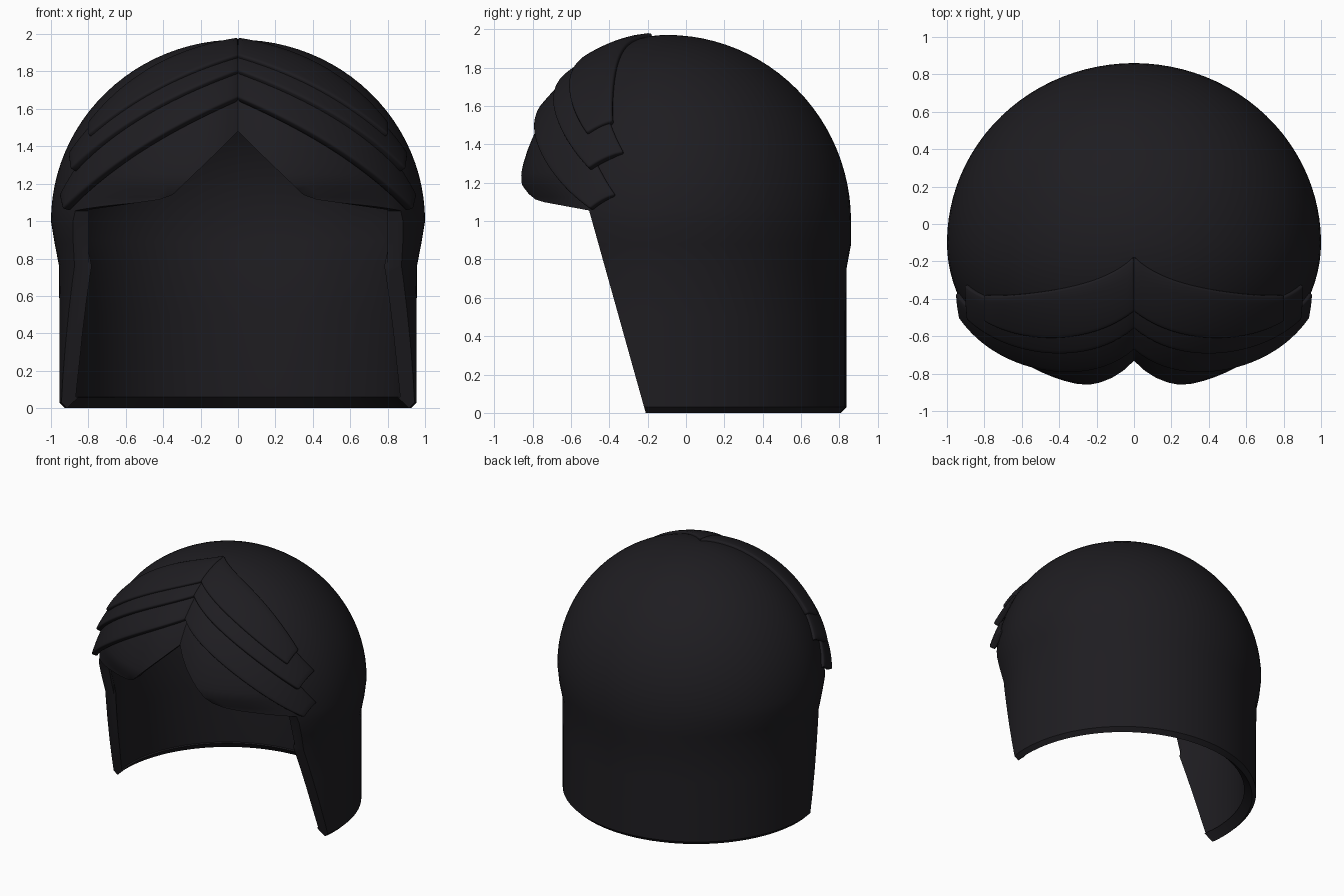
import bpy, bmesh, math

if "Cube" in bpy.data.objects:
    bpy.data.objects.remove(bpy.data.objects["Cube"])

mat = bpy.data.materials.new("dark_hair")
mat.diffuse_color = (0.013, 0.012, 0.015, 1)
mat.use_nodes = True
mat.node_tree.nodes["Principled BSDF"].inputs["Base Color"].default_value = mat.diffuse_color


def clamp(t):
    return max(0.0, min(1.0, t))


def make(name, verts, faces):
    me = bpy.data.meshes.new(name)
    me.from_pydata(verts, [], faces)
    bm = bmesh.new()
    bm.from_mesh(me)
    bmesh.ops.recalc_face_normals(bm, faces=bm.faces)
    bm.to_mesh(me)
    bm.free()
    ob = bpy.data.objects.new(name, me)
    bpy.context.collection.objects.link(ob)
    me.materials.append(mat)
    return ob


def finish(ob, angle):
    bpy.ops.object.select_all(action='DESELECT')
    ob.select_set(True)
    bpy.context.view_layer.objects.active = ob
    bpy.ops.object.convert(target='MESH')
    bpy.ops.object.shade_smooth_by_angle(angle=math.radians(angle))


def prism(name, pts, axis, a, b):
    """Extrude a 2D outline along x (outline in y,z) or y (outline in x,z)."""
    n = len(pts)
    place = (lambda p, t: (t, p[0], p[1])) if axis == 'x' else (lambda p, t: (p[0], t, p[1]))
    verts = [place(p, t) for t in (a, b) for p in pts]
    faces = [list(range(n)), list(range(n, 2 * n))]
    faces += [[i, (i + 1) % n, n + (i + 1) % n, n + i] for i in range(n)]
    ob = make(name, verts, faces)
    ob.hide_render = True
    return ob


def parting(x, depth):
    """Groove along the centre parting, fading out towards the crown."""
    return 0.09 * math.exp(-abs(x) / 0.15) * clamp(depth / 0.6)


# Hair shell: rings from the hem up over the dome
rings = [(0, .925), (.03, .955), (.25, .955), (.5, .955), (.76, .957), (.88, .98), (1, 1)]
for i in range(1, 24):
    t = i / 24 * math.pi / 2
    rings.append((1 + .97 * math.sin(t), math.cos(t)))
N = 96
verts, faces = [], []
for z, s in rings:
    for k in range(N):
        a = 2 * math.pi * k / N
        x, y = s * math.cos(a), s * math.sin(a)
        if y > 0:
            y *= .98 if z < .9 else .96
        else:
            d = -y * .83
            d -= parting(x, d)
            d -= .06 * clamp((1.2 - z) / .09) * clamp((d - .42) / .25)
            y = -d
        verts.append((x, y - .1, z))
for r in range(len(rings) - 1):
    for k in range(N):
        j = (k + 1) % N
        faces.append([r * N + k, r * N + j, (r + 1) * N + j, (r + 1) * N + k])
verts.append((0, -.1, 1.97))
top = (len(rings) - 1) * N
faces += [[top + k, top + (k + 1) % N, len(verts) - 1] for k in range(N)]
shell = make("hair_shell", verts, faces)
sol = shell.modifiers.new("thickness", 'SOLIDIFY')
sol.thickness, sol.offset = .08, -1

# Face opening: slanted side cut and pointed fringe cut
side_cut = prism("side_cutter", [(-.505, 1.055), (-.21, 0), (-.155, -.2), (-2, -.2), (-2, 1.3), (-.83, 1.115)], 'x', -2, 2)
arch_cut = prism("fringe_cutter", [(0, 1.48), (.1, 1.38), (.35, 1.14), (.42, 1.115), (.8, 1.06), (.8, .5),
                                   (-.8, .5), (-.8, 1.06), (-.42, 1.115), (-.35, 1.14), (-.1, 1.38)], 'y', -2, -.42)
for c in (side_cut, arch_cut):
    m = shell.modifiers.new("cut", 'BOOLEAN')
    m.operation, m.solver, m.object = 'DIFFERENCE', 'EXACT', c
finish(shell, 40)
for c in (side_cut, arch_cut):
    bpy.data.objects.remove(c)


def curve_at(pts, t):
    """Quadratic through three points."""
    (x0, z0), (x1, z1), (x2, z2) = pts
    w = ((1 - t) * (1 - 2 * t), 4 * t * (1 - t), t * (2 * t - 1))
    return (w[0] * x0 + w[1] * x1 + w[2] * x2, w[0] * z0 + w[1] * z1 + w[2] * z2)


# Overlapping swept locks, given by upper and lower edges in front view
def lock(name, upper, lower, s_up, s_low):
    U, V = 28, 8
    verts, faces = [], []
    for i in range(U + 1):
        u = i / U
        (xa, za), (xb, zb) = curve_at(upper, u), curve_at(lower, u)
        for j in range(V + 1):
            v = j / V
            x, z = xa + (xb - xa) * v, za + (zb - za) * v
            s = s_up + (s_low - s_up) * v ** .7 + .012 * u * u
            d = .83 * math.sqrt(max(.002, s * s - x * x - ((z - 1) / .97) ** 2))
            verts.append((x, -.1 - d + parting(x, d), z))
    W = V + 1
    for i in range(U):
        for j in range(V):
            faces.append([i * W + j, i * W + j + 1, (i + 1) * W + j + 1, (i + 1) * W + j])
    ob = make(name, verts, faces)
    sol = ob.modifiers.new("thickness", 'SOLIDIFY')
    sol.thickness, sol.offset = .045, 0
    bev = ob.modifiers.new("soft_edge", 'BEVEL')
    bev.width, bev.segments, bev.limit_method = .01, 2, 'ANGLE'
    bev.angle_limit = math.radians(50)
    mir = ob.modifiers.new("mirror", 'MIRROR')
    mir.use_clip = True
    finish(ob, 50)


lock("lower_lock", [(0, 1.82), (.58, 1.56), (.935, 1.13)], [(0, 1.65), (.52, 1.38), (.92, 1.06)], .985, 1.025)
lock("middle_lock", [(0, 1.9), (.52, 1.71), (.89, 1.35)], [(0, 1.79), (.5, 1.56), (.88, 1.27)], .985, 1.03)
lock("upper_lock", [(0, 1.96), (.45, 1.81), (.79, 1.51)], [(0, 1.87), (.42, 1.7), (.79, 1.45)], .995, 1.03)
